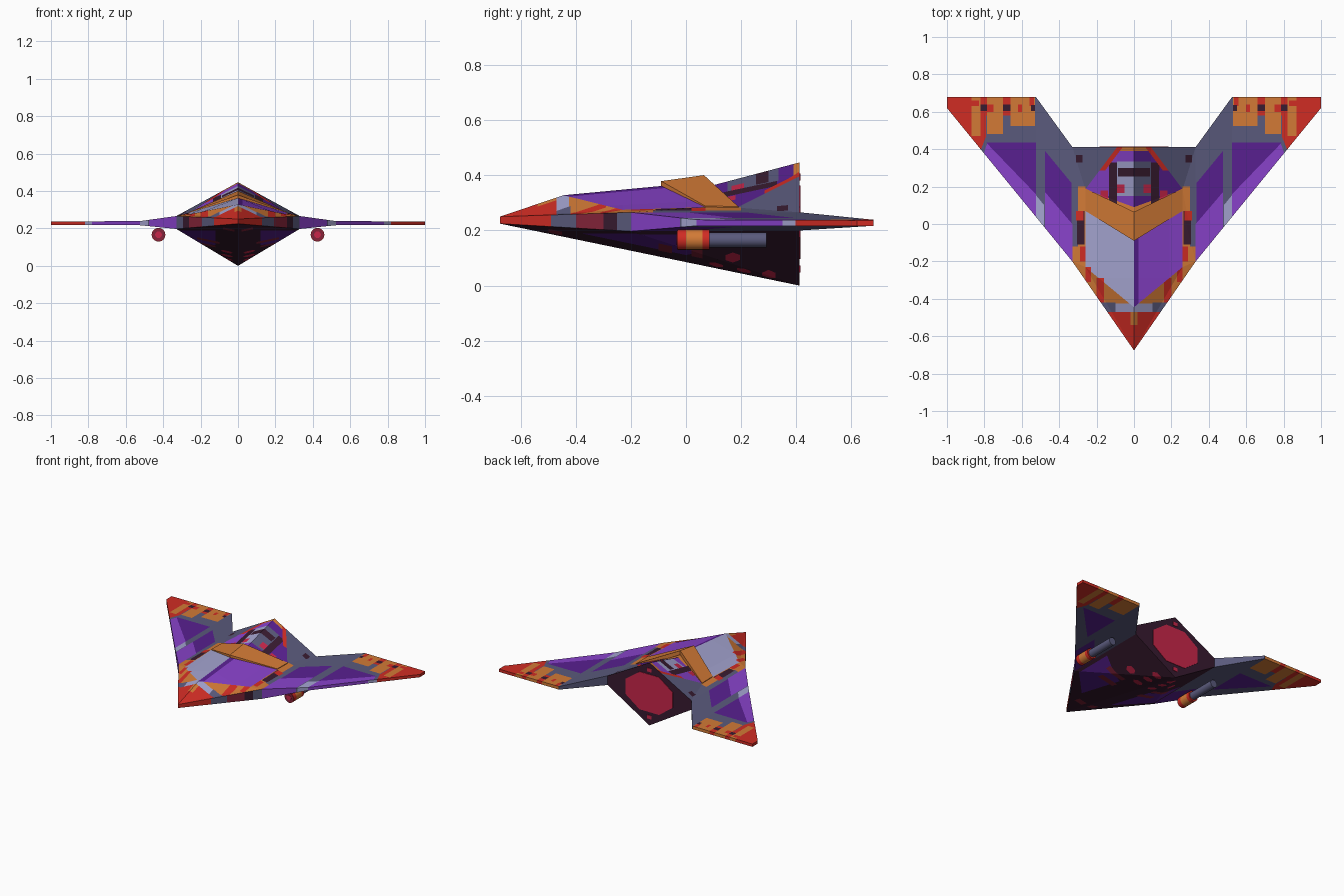
import bpy, bmesh, math
from mathutils import Vector, Matrix

if "Cube" in bpy.data.objects:
    bpy.data.objects.remove(bpy.data.objects["Cube"])

# ---- flat colours ----
def lin(c):
    c /= 255
    return c / 12.92 if c <= 0.04045 else ((c + 0.055) / 1.055) ** 2.4

PALETTE = {"red": (208, 44, 36), "orange": (210, 122, 54), "slate": (90, 90, 124),
           "lavender": (164, 164, 208), "purple": (136, 66, 202), "deep_purple": (88, 32, 144),
           "plum": (56, 27, 48), "crimson": (200, 38, 74), "maroon": (134, 36, 58)}
MATS, INDEX = [], {}
for i, (n, rgb) in enumerate(PALETTE.items()):
    m = bpy.data.materials.new(n)
    m.diffuse_color = [lin(c) for c in rgb] + [1]
    m.use_nodes = True
    m.node_tree.nodes["Principled BSDF"].inputs["Base Color"].default_value = m.diffuse_color
    MATS.append(m)
    INDEX[n] = i

def finish(bm, name):
    me = bpy.data.meshes.new(name)
    bm.to_mesh(me)
    bm.free()
    for m in MATS:
        me.materials.append(m)
    ob = bpy.data.objects.new(name, me)
    bpy.context.collection.objects.link(ob)
    return ob

def mirrored(faces):
    """Build (colour, points) faces on both sides of x = 0 and weld them."""
    bm = bmesh.new()
    for col, pts in faces:
        for s in (1, -1):
            f = bm.faces.new([bm.verts.new((x * s, y, z)) for x, y, z in pts])
            f.material_index = INDEX[col]
    bmesh.ops.remove_doubles(bm, verts=bm.verts, dist=1e-4)
    bmesh.ops.recalc_face_normals(bm, faces=bm.faces)
    return bm

def box(x0, x1, y0, y1):
    return [(x0, y0), (x1, y0), (x1, y1), (x0, y1)]

def spot(x, y, rx, ry):
    return [(x + rx * math.cos(k * math.pi / 3), y + ry * math.sin(k * math.pi / 3)) for k in range(6)]

def up(n): return n.z > 0.2
def down(n): return n.z < -0.2
def side(n): return abs(n.z) <= 0.2 and abs(n.x) > 0.3
def not_down(n): return n.z >= -0.2
def anyway(n): return True

def paint(bm, col, poly, where=anyway, sides=(1, -1)):
    """Cut a convex plan-view outline into the skin and colour the inside."""
    for s in sides:
        pts = [Vector((x * s, y, 0)) for x, y in poly]
        mid = sum(pts, Vector()) / len(pts)
        lo = [min(p[k] for p in pts) for k in (0, 1)]
        hi = [max(p[k] for p in pts) for k in (0, 1)]
        bm.normal_update()
        faces = [f for f in bm.faces if where(f.normal) and all(
            min(v.co[k] for v in f.verts) < hi[k] - 1e-4 and
            max(v.co[k] for v in f.verts) > lo[k] + 1e-4 for k in (0, 1))]
        for a, b in zip(pts, pts[1:] + pts[:1]):
            if not faces:
                break
            n = Vector((b.y - a.y, a.x - b.x, 0)).normalized()
            if (mid - a).dot(n) < 0:
                n = -n
            geom = list({v for f in faces for v in f.verts}) + list({e for f in faces for e in f.edges}) + faces
            res = bmesh.ops.bisect_plane(bm, geom=geom, dist=1e-5, plane_co=a, plane_no=n)
            faces = [f for f in res["geom"] if isinstance(f, bmesh.types.BMFace)
                     and (f.calc_center_median() - a).dot(n) > 0]
        for f in faces:
            f.material_index = INDEX[col]

# ---- airframe: hull and swept wings in one skin ----
NT, NB, K = (0, -.676, .25), (0, -.676, .225), (0, .412, 0)
A, B, R0, R1 = (0, -.445, .328), (0, -.085, .362), (0, .09, .362), (0, .412, .447)
D, C, P, Q = (.26, -.23, .275), (.26, .075, .285), (.26, .185, .283), (.09, .412, .397)
ET, EB, FT, FB = (.33, -.2, .266), (.33, -.2, .197), (.33, .412, .266), (.33, .412, .2)
MT, MB, ST, SB = (.525, .039, .239), (.525, .039, .217), (.525, .68, .239), (.525, .68, .217)
TT, TB, UT, UB = (1, .62, .237), (1, .62, .217), (1, .68, .237), (1, .68, .217)
air = mirrored([
    ("orange", [NT, D, A]), ("orange", [NT, ET, D]), ("lavender", [A, D, C, B]),
    ("orange", [D, ET, C]), ("orange", [C, ET, P]), ("slate", [P, ET, FT]),
    ("slate", [P, FT, Q]), ("orange", [B, C, P, R0]), ("purple", [R0, P, Q, R1]),
    ("plum", [NT, ET, EB, NB]), ("plum", [NB, EB, K]), ("plum", [EB, FB, K]),
    ("plum", [R1, Q, FT, FB, K]),
    ("slate", [ET, MT, ST, FT]), ("slate", [EB, MB, SB, FB]), ("slate", [ET, MT, MB, EB]),
    ("slate", [FT, ST, SB, FB]), ("slate", [MT, TT, UT, ST]), ("slate", [MB, TB, UB, SB]),
    ("slate", [MT, TT, TB, MB]), ("slate", [TT, UT, UB, TB]), ("slate", [ST, UT, UB, SB])])

# wing camouflage (outlines run past the rim so the edges are coloured too)
for col, poly, where in [
        ("deep_purple", [(.475, .39), (.335, .22), (.335, 0), (.475, .17)], not_down),
        ("purple", [(.475, .17), (.33, 0), (.33, -.22), (.475, -.05)], not_down),
        ("lavender", [(.48, .1), (.525, .155), (.525, .02), (.48, -.04)], not_down),
        ("deep_purple", [(.525, .435), (.79, .435), (.525, .16)], anyway),
        ("purple", [(.525, .16), (.785, .43), (.81, .36), (.525, .02)], not_down),
        ("deep_purple", [(.475, .17), (.33, 0), (.33, -.22), (.475, -.05)], down),
        ("lavender", [(.785, .34), (.83, .39), (.82, .4), (.775, .36)], side),
        ("red", [(.79, .7), (1.02, .7), (1.02, .6), (.83, .37), (.79, .47)], anyway),
        ("red", box(.66, .79, .58, .7), anyway),
        ("orange", box(.53, .66, .525, .7), anyway), ("orange", box(.7, .785, .48, .7), anyway),
        ("orange", box(.82, .868, .47, .7), anyway),
        ("red", box(.535, .56, .63, .7), up), ("red", box(.6, .62, .6, .64), up),
        ("red", box(.75, .785, .6, .64), up), ("red", box(.83, .868, .63, .66), up),
        ("plum", box(.66, .7, .605, .64), up), ("plum", box(.785, .82, .605, .64), up),
        ("plum", box(.53, .55, .605, .635), up)]:
    paint(air, col, poly, where)

# hull top markings
for col, poly in [
        ("red", box(0, .2, -.69, -.47)), ("orange", box(0, .02, -.54, -.47)),
        ("slate", box(.1, .19, -.47, -.42)), ("lavender", box(0, .1, -.47, -.425)),
        ("red", box(.16, .2, -.42, -.29)), ("red", box(.23, .26, -.31, -.23)),
        ("orange", box(.26, .33, -.2, .2)), ("red", box(.26, .29, -.2, -.12)),
        ("slate", box(.3, .33, -.12, .2)), ("plum", box(.265, .305, -.11, .07)),
        ("red", box(.27, .31, .02, .07)), ("plum", box(.29, .31, .33, .37))]:
    paint(air, col, poly, up)
paint(air, "plum", box(.275, .31, .33, .37), up)

# windscreen and rear panel: the right half is darker than the left
paint(air, "purple", [(0, -.445), (.26, -.23), (.26, .075), (0, -.085)], up, (1,))
paint(air, "deep_purple", [(0, -.445), (.025, -.424), (.025, -.07), (0, -.085)], up, (1,))
paint(air, "deep_purple", [(0, .09), (.26, .185), (.09, .412), (0, .412)], up, (1,))
for s, stripe in ((1, "slate"), (-1, "lavender")):
    paint(air, stripe, box(0, .09, .15, .335), up, (s,))
for col, poly in [
        ("plum", box(.09, .135, .1, .33)), ("plum", box(0, .085, .255, .3)),
        ("crimson", box(.05, .09, .165, .21)), ("crimson", box(.14, .18, .13, .18)),
        ("orange", box(0, .09, .39, .42)),
        ("red", [(.06, .412), (.09, .412), (.185, .285), (.155, .285)])]:
    paint(air, col, poly, up)

# nose side band
for col, y0, y1 in [("red", -.69, -.49), ("slate", -.49, -.4), ("maroon", -.4, -.3), ("slate", -.25, -.2)]:
    paint(air, col, box(0, .335, y0, y1), side)

# belly markings
for col, poly in [
        ("deep_purple", [(.12, -.38), (.31, -.18), (.31, .1), (.12, .0)]),
        ("maroon", box(.02, .08, -.5, -.45)), ("maroon", box(.1, .22, -.1, -.05)),
        ("maroon", box(.12, .25, .02, .06)), ("crimson", spot(.06, .11, .035, .028)),
        ("crimson", spot(.06, .21, .035, .028)), ("crimson", spot(.06, .3, .035, .028)),
        ("crimson", spot(.17, .17, .03, .03))]:
    paint(air, col, poly, down)
finish(air, "airframe")

# ---- raised chevron band behind the windscreen ----
top = [(0, -.09, .379), (.26, .07, .289), (.26, .19, .287), (0, .065, .401)]
low = [(x, y, z - .03) for x, y, z in top]
finish(mirrored([("orange", top), ("orange", low)] +
                [("orange", [top[i], top[i + 1], low[i + 1], low[i]]) for i in range(3)]), "canopy_band")

# ---- engine exhaust plate on the rear face ----
def exhaust(name, cz, rx, rz, n):
    bm = bmesh.new()
    rings = [[bm.verts.new((rx * math.cos((k + .5) * math.tau / n), y, cz + rz * math.sin((k + .5) * math.tau / n)))
              for k in range(n)] for y in (.411, .415)]
    bm.faces.new(rings[0])
    bm.faces.new(rings[1])
    for k in range(n):
        j = (k + 1) % n
        bm.faces.new([rings[0][k], rings[0][j], rings[1][j], rings[1][k]])
    bmesh.ops.recalc_face_normals(bm, faces=bm.faces)
    for f in bm.faces:
        f.material_index = INDEX["crimson"]
    finish(bm, name)

exhaust("engine_exhaust", .23, .2, .145, 8)
exhaust("exhaust_mark_upper", .395, .025, .018, 4)
exhaust("exhaust_mark_lower", .06, .025, .018, 4)

# ---- underwing pods ----
def tube(name, x, y0, y1, r, col):
    bm = bmesh.new()
    bmesh.ops.create_cone(bm, cap_ends=True, segments=16, radius1=r, radius2=r, depth=y1 - y0,
                          matrix=Matrix.Translation((x, (y0 + y1) / 2, .166)) @ Matrix.Rotation(math.pi / 2, 4, 'X'))
    for f in bm.faces:
        f.material_index = INDEX[col]
        f.smooth = len(f.verts) == 4
    for e in bm.edges:
        e.smooth = all(len(f.verts) == 4 for f in e.link_faces)
    finish(bm, name)

for s, tag in ((-1, "left"), (1, "right")):
    for part, y0, y1, r, col in [
            ("pod_eye", -.034, -.031, .018, "crimson"), ("pod_face", -.032, -.029, .034, "maroon"),
            ("pod_nose", -.03, 0, .037, "red"), ("pod_collar", 0, .06, .037, "orange"),
            ("pod_ring", .06, .085, .037, "red"), ("pod_tail", .085, .292, .027, "slate")]:
        tube(f"{tag}_{part}", s * .425, y0, y1, r, col)
